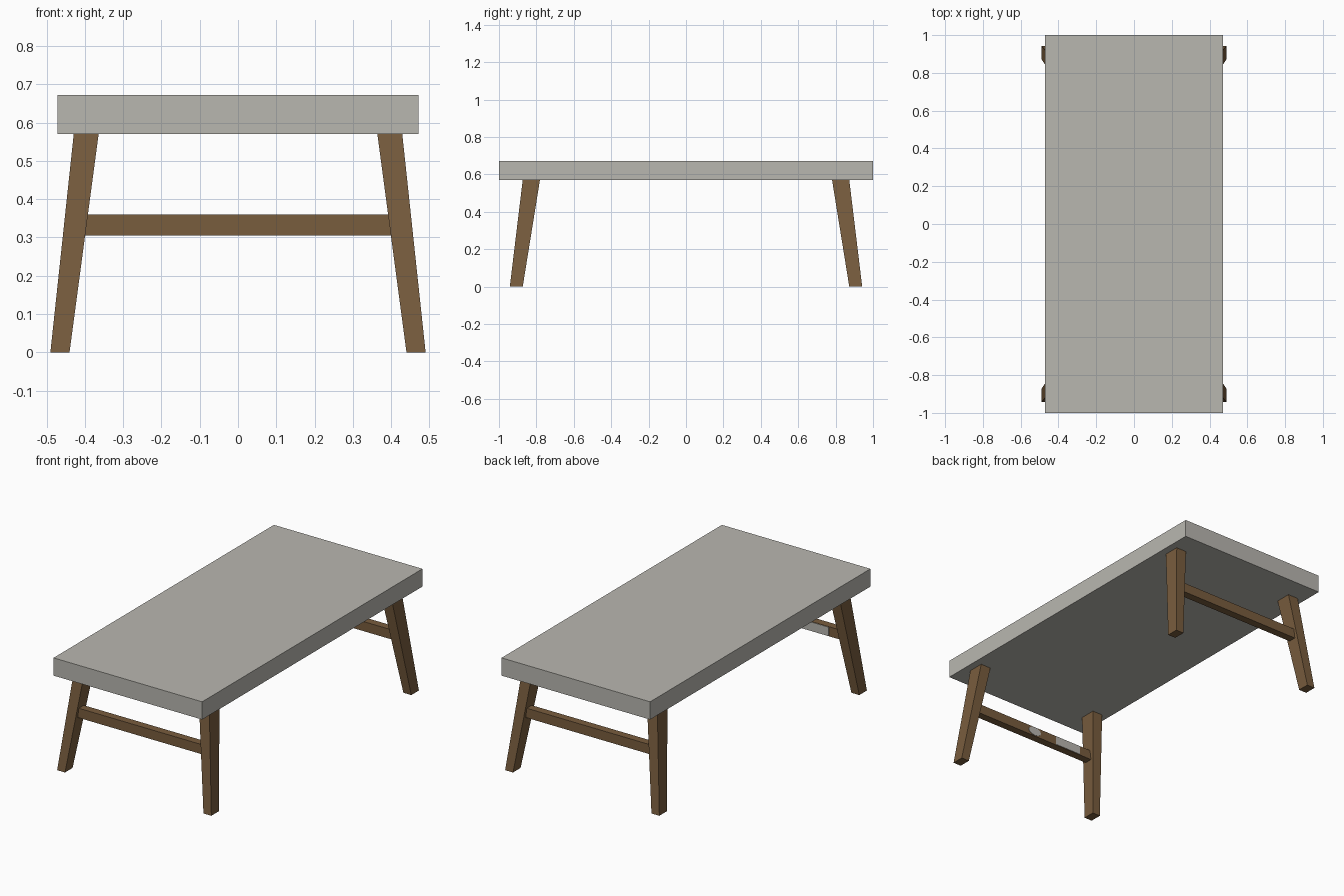
import bpy, bmesh, math

if "Cube" in bpy.data.objects:
    bpy.data.objects.remove(bpy.data.objects["Cube"])


def material(name, rgb):
    m = bpy.data.materials.new(name)
    m.diffuse_color = (*rgb, 1)
    m.use_nodes = True
    m.node_tree.nodes["Principled BSDF"].inputs["Base Color"].default_value = m.diffuse_color
    return m


wood = material("brown wood", (0.19, 0.109, 0.048))
grey = material("light grey", (0.485, 0.474, 0.434))


def prism(name, lower, upper, mat):
    """Solid between two matching outlines."""
    bm = bmesh.new()
    a = [bm.verts.new(p) for p in lower]
    b = [bm.verts.new(p) for p in upper]
    bm.faces.new(a)
    bm.faces.new(b)
    for i in range(len(a)):
        j = (i + 1) % len(a)
        bm.faces.new((a[i], a[j], b[j], b[i]))
    bmesh.ops.recalc_face_normals(bm, faces=bm.faces)
    me = bpy.data.meshes.new(name)
    bm.to_mesh(me)
    bm.free()
    me.materials.append(mat)
    ob = bpy.data.objects.new(name, me)
    bpy.context.collection.objects.link(ob)
    return ob


def rect(x0, x1, y0, y1, z):
    return [(x0, y0, z), (x1, y0, z), (x1, y1, z), (x0, y1, z)]


def box(name, x, y, z, mat):
    return prism(name, rect(*x, *y, z[0]), rect(*x, *y, z[1]), mat)


# Table top
box("table_top", (-0.472, 0.472), (-1, 1), (0.57, 0.672), grey)

for sy, end in ((-1, "front"), (1, "back")):
    # Splayed legs, tapering towards the floor
    for sx, side in ((-1, "left"), (1, "right")):
        prism(f"{end}_{side}_leg",
              rect(sx * 0.44, sx * 0.49, sy * 0.873, sy * 0.942, 0),
              rect(sx * 0.364, sx * 0.429, sy * 0.781, sy * 0.873, 0.57), wood)
    # Cross rail between the legs
    box(f"{end}_rail", (-0.41, 0.41), sorted((sy * 0.84, sy * 0.885)), (0.305, 0.36), wood)

# Pale plates on the inner face of the front rail
box("rail_plate", (-0.32, -0.15), (-0.841, -0.837), (0.307, 0.358), grey)
ring = [(0.043 * math.cos(t), 0.025 * math.sin(t)) for t in (math.tau * i / 12 for i in range(12))]
prism("rail_dot", [(x, -0.841, 0.333 + z) for x, z in ring],
      [(x, -0.837, 0.333 + z) for x, z in ring], grey)
